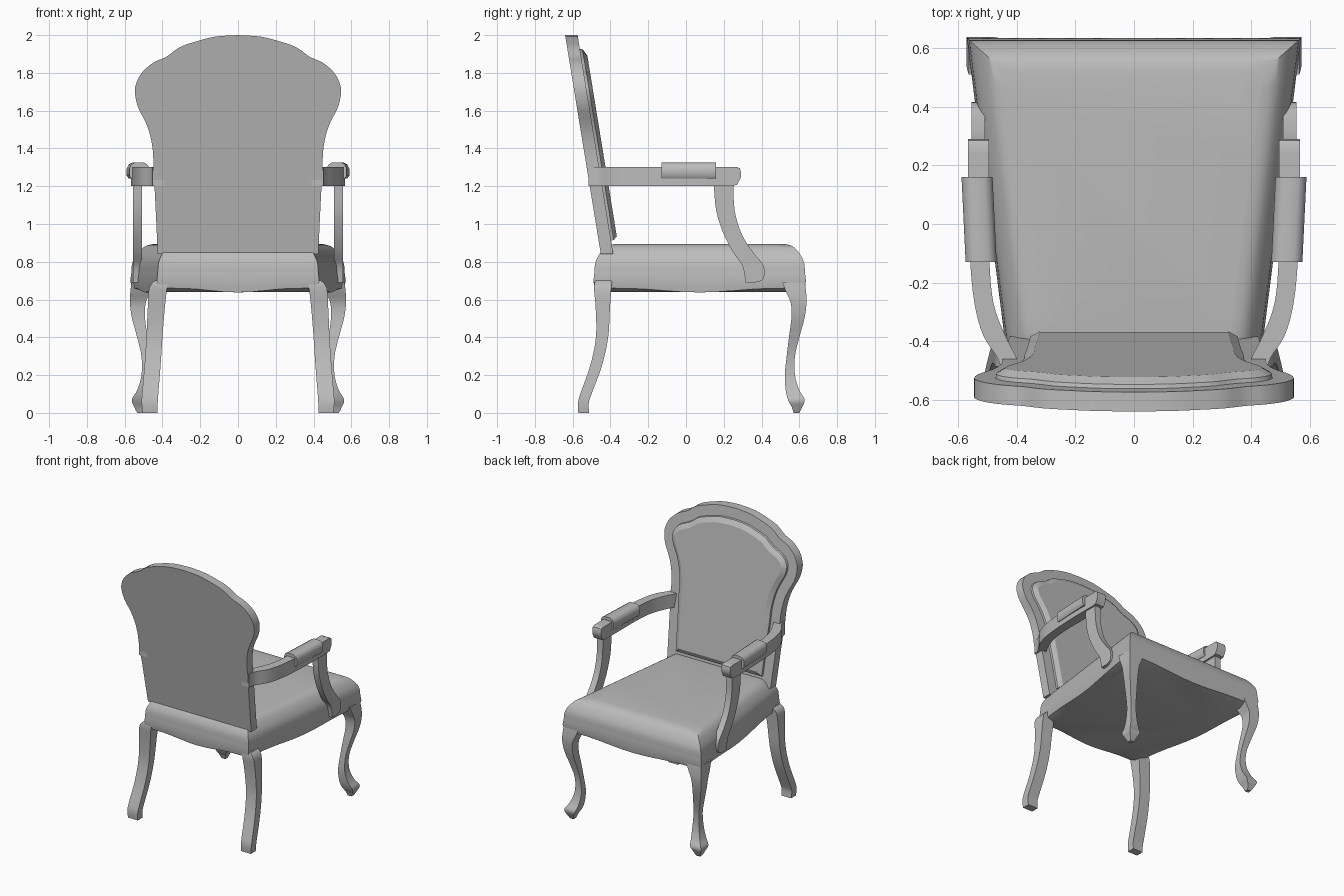
import bpy, bmesh, math
from mathutils import Vector

if "Cube" in bpy.data.objects:
    bpy.data.objects.remove(bpy.data.objects["Cube"], do_unlink=True)

grey = bpy.data.materials.new("plain grey")
grey.use_nodes = True
COLOUR = (0.5, 0.5, 0.5, 1)
grey.diffuse_color = COLOUR
grey.node_tree.nodes["Principled BSDF"].inputs["Base Color"].default_value = COLOUR


def loft(name, rings, mirror=False, angle=40):
    """Skin a list of equal rings, cap both ends, optionally mirror across x."""
    bm = bmesh.new()
    loops = [[bm.verts.new(p) for p in ring] for ring in rings]
    n = len(loops[0])
    for a, b in zip(loops, loops[1:]):
        for i in range(n):
            j = (i + 1) % n
            bm.faces.new((a[i], a[j], b[j], b[i]))
    bm.faces.new(loops[0])
    bm.faces.new(loops[-1])
    bmesh.ops.recalc_face_normals(bm, faces=bm.faces)
    mesh = bpy.data.meshes.new(name)
    bm.to_mesh(mesh)
    bm.free()
    mesh.materials.append(grey)
    obj = bpy.data.objects.new(name, mesh)
    bpy.context.collection.objects.link(obj)
    bpy.ops.object.select_all(action="DESELECT")
    obj.select_set(True)
    bpy.context.view_layer.objects.active = obj
    bpy.ops.object.shade_smooth_by_angle(angle=math.radians(angle))
    if mirror:
        mod = obj.modifiers.new("mirror", "MIRROR")
        mod.use_clip = False
        mod.use_mirror_merge = False
    return obj


def smooth(points, steps=4):
    """Catmull-Rom interpolation of tuples of any length."""
    pts = [points[0]] + list(points) + [points[-1]]
    out = []
    for p0, p1, p2, p3 in zip(pts, pts[1:], pts[2:], pts[3:]):
        for k in range(steps):
            t = k / steps
            out.append(tuple(
                b + t / 2 * (c - a + t * (2 * a - 5 * b + 4 * c - d + t * (3 * (b - c) + d - a)))
                for a, b, c, d in zip(p0, p1, p2, p3)))
    return out + [tuple(points[-1])]


def upright(sections):
    """Rectangular rings from (z, x0, x1, y0, y1)."""
    return [[(a, c, z), (b, c, z), (b, d, z), (a, d, z)] for z, a, b, c, d in sections]


# Seat: trapezoid with rounded top edges and a scalloped apron
FRONT, BACK, STEPS = 0.63, -0.485, 12


def seat_ring(inset, z, scallop=0):
    def point(u, v):
        y = (FRONT + BACK) / 2 + v * ((FRONT - BACK) / 2 - inset)
        half = 0.425 + 0.14 * (y - BACK) / (FRONT - BACK) - inset
        t = u if abs(v) == 1 else v
        drop = scallop * (1 + math.cos(math.pi * min(1, abs(t) / 0.75))) / 2
        return (u * half, y, z - drop)
    side = [-1 + 2 * i / STEPS for i in range(STEPS)]
    return ([point(t, -1) for t in side] + [point(1, t) for t in side]
            + [point(-t, 1) for t in side] + [point(-1, -t) for t in side])


profile = [(0.0, 0.74), (0.004, 0.79), (0.02, 0.83), (0.05, 0.87), (0.08, 0.888), (0.115, 0.895)]
loft("seat", [seat_ring(0.06, 0.64), seat_ring(0.004, 0.66, 0.022), seat_ring(-0.005, 0.7)]
     + [seat_ring(d, z) for d, z in smooth(profile, 3)])

# Backrest: one outline leaned backwards
half = smooth([(0, 2.0), (0.12, 1.992), (0.22, 1.967), (0.31, 1.935), (0.38, 1.885),
               (0.45, 1.853), (0.51, 1.8), (0.54, 1.74), (0.545, 1.69), (0.53, 1.62),
               (0.49, 1.54), (0.465, 1.47), (0.45, 1.38), (0.448, 1.28), (0.44, 1.16),
               (0.425, 0.84)], 3)
outline = [Vector(p) for p in half] + [Vector((-x, z)) for x, z in reversed(half[1:])]


def back_ring(inset, lift):
    ring = []
    n = len(outline)
    for i, p in enumerate(outline):
        a = (p - outline[i - 1]).normalized()
        b = (outline[(i + 1) % n] - p).normalized()
        inward = Vector((a.y + b.y, -a.x - b.x)).normalized()
        corner = max(0.6, math.sqrt((1 + a.dot(b)) / 2))
        q = p + inward * (inset / corner)
        ring.append((q.x, -0.64 + (2 - q.y) * 0.163 + lift, q.y))
    return ring


# Turn the inset direction towards the middle for this winding
if back_ring(0.05, 0)[0][2] > 2:
    plain_ring = back_ring
    def back_ring(inset, lift):
        return plain_ring(-inset, lift)

loft("back_frame", [back_ring(0, 0), back_ring(0, 0.066)])
loft("back_cushion", [back_ring(0.072, 0.06), back_ring(0.075, 0.08), back_ring(0.108, 0.1)], angle=25)

# Front legs: cabriole curve, with the same outward sweep in x and y
sweep = [(0.0, 0.57, 0.6), (0.03, 0.56, 0.615), (0.07, 0.54, 0.628), (0.12, 0.528, 0.6),
         (0.2, 0.523, 0.577), (0.3, 0.533, 0.577), (0.4, 0.545, 0.6), (0.5, 0.558, 0.627),
         (0.58, 0.555, 0.638), (0.64, 0.53, 0.636), (0.69, 0.51, 0.63)]
loft("front_leg", upright([(z, a - 0.066, b - 0.066, a, b) for z, a, b in smooth(sweep)]), True)

# Back legs: raked backwards
rake = [(0.0, 0.425, 0.505, -0.57, -0.513), (0.05, 0.425, 0.51, -0.572, -0.515),
        (0.1, 0.422, 0.508, -0.56, -0.5), (0.25, 0.41, 0.495, -0.507, -0.445),
        (0.4, 0.4, 0.485, -0.477, -0.412), (0.55, 0.388, 0.478, -0.478, -0.403),
        (0.66, 0.376, 0.47, -0.487, -0.395), (0.7, 0.37, 0.44, -0.48, -0.39)]
loft("back_leg", upright(smooth(rake)), True)

# Arm rails: bowed outwards, with a rounded nose
rail = [(-0.515, 0.39, 0.452), (-0.46, 0.4, 0.465), (-0.38, 0.44, 0.515), (-0.27, 0.48, 0.545),
        (-0.12, 0.494, 0.56), (0.05, 0.495, 0.567), (0.24, 0.495, 0.567)]
arm = [(y, a, b, 1.202, 1.302) for y, a, b in smooth(rail)]
arm += [(0.27, 0.495, 0.567, 1.207, 1.302), (0.285, 0.495, 0.567, 1.235, 1.295),
        (0.291, 0.495, 0.567, 1.25, 1.275)]
loft("arm_rail", [[(a, y, c), (b, y, c), (b, y, d), (a, y, d)] for y, a, b, c, d in arm], True)

# Arm posts: swept forward down to the seat side
post = [(0.69, 0.315, 0.365), (0.71, 0.313, 0.41), (0.78, 0.298, 0.41), (0.85, 0.25, 0.355),
        (0.95, 0.198, 0.293), (1.07, 0.16, 0.258), (1.21, 0.147, 0.25)]
loft("arm_post", upright([(z, 0.508, 0.555, a, b) for z, a, b in smooth(post)]), True)

# Arm pads: rounded caps sitting over the rails
section = [(-0.042, 1.24), (0.042, 1.24), (0.053, 1.255), (0.053, 1.295), (0.043, 1.315),
           (0.025, 1.325), (-0.025, 1.325), (-0.043, 1.315), (-0.053, 1.295), (-0.053, 1.255)]


def pad_ring(y, x, size=1.0):
    return [(x + dx * size, y, z) for dx, z in section]


loft("arm_pad", [pad_ring(-0.13, 0.522), pad_ring(0.16, 0.536)], True)
